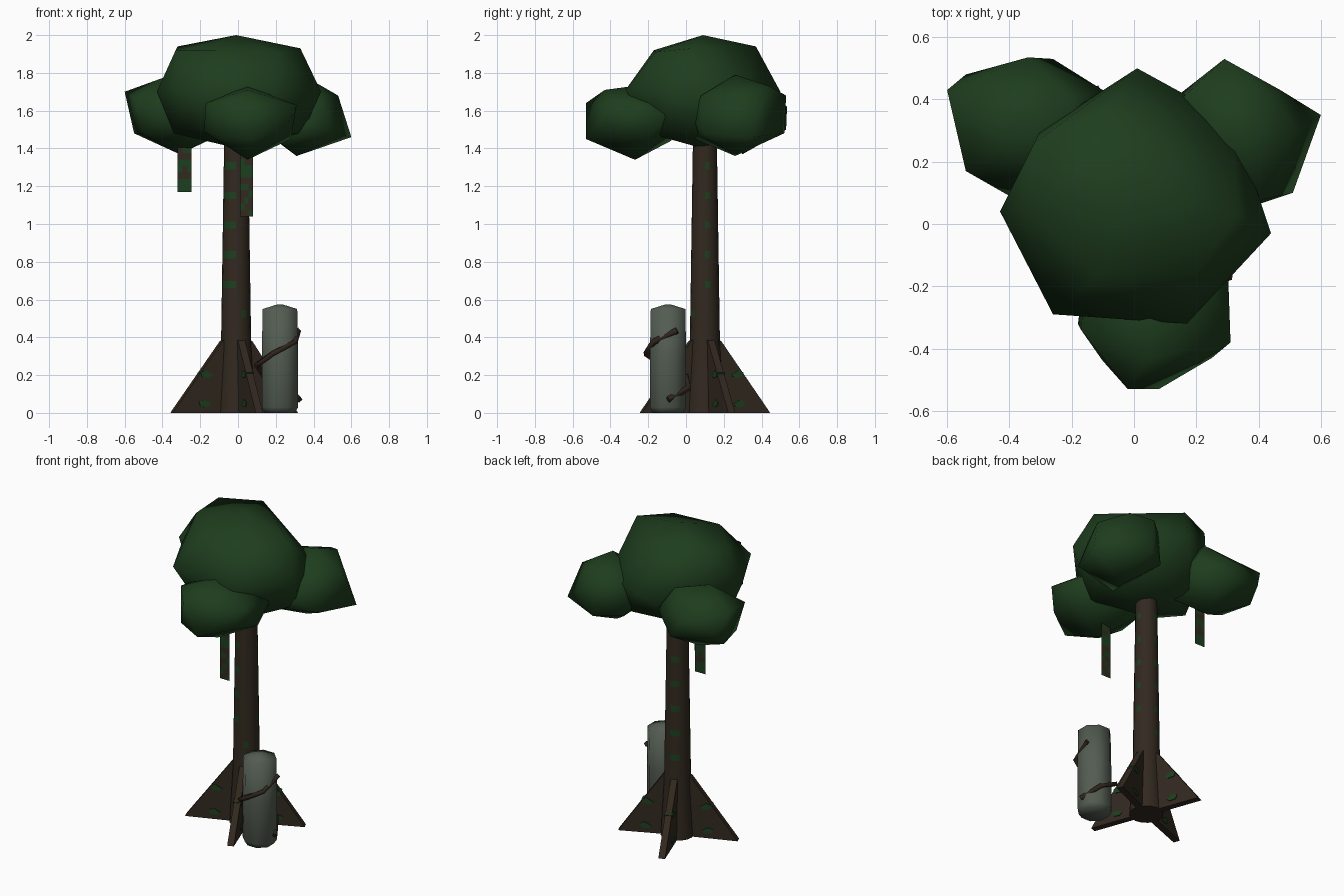
import bpy, bmesh, math, random
from mathutils import Vector, Matrix

if "Cube" in bpy.data.objects:
    bpy.data.objects.remove(bpy.data.objects["Cube"])

def material(name, rgb):
    m = bpy.data.materials.new(name)
    m.diffuse_color = (*rgb, 1)
    m.use_nodes = True
    m.node_tree.nodes["Principled BSDF"].inputs["Base Color"].default_value = m.diffuse_color
    return m

LEAF = material("leaf green", (0.013, 0.047, 0.013))
BARK = material("bark brown", (0.032, 0.022, 0.014))
MOSS = material("moss green", (0.012, 0.050, 0.014))
STONE = material("grey stone", (0.086, 0.107, 0.083))
VINE = material("vine brown", (0.034, 0.020, 0.013))
TX, TY = -0.01, 0.1          # trunk centre

def finish(name, bm, mats, smooth=None):
    bmesh.ops.recalc_face_normals(bm, faces=bm.faces[:])
    me = bpy.data.meshes.new(name)
    bm.to_mesh(me)
    bm.free()
    ob = bpy.data.objects.new(name, me)
    bpy.context.collection.objects.link(ob)
    for m in mats:
        me.materials.append(m)
    if smooth:
        bpy.ops.object.select_all(action='DESELECT')
        ob.select_set(True)
        bpy.context.view_layer.objects.active = ob
        bpy.ops.object.shade_smooth_by_angle(angle=math.radians(smooth))
    return ob

def lathe(bm, cx, cy, profile, n, turn=0.0):
    """Stack rings of (radius, z) and return the side faces as (face, segment, level)."""
    rings = [[bm.verts.new((cx + r * math.cos(turn + 2 * math.pi * i / n),
                            cy + r * math.sin(turn + 2 * math.pi * i / n), z))
              for i in range(n)] for r, z in profile]
    out = []
    for k in range(len(rings) - 1):
        for i in range(n):
            j = (i + 1) % n
            f = bm.faces.new((rings[k][i], rings[k][j], rings[k + 1][j], rings[k + 1][i]))
            out.append((f, i, k))
    bm.faces.new(rings[0])
    bm.faces.new(rings[-1])
    return out

# Leaf clumps: low-poly boulders, each the hull of a few corner points
def clump(name, corners):
    bm = bmesh.new()
    vs = [bm.verts.new(c) for c in corners]
    bmesh.ops.convex_hull(bm, input=vs)
    loose = [v for v in bm.verts if not v.link_faces]
    bmesh.ops.delete(bm, geom=loose, context='VERTS')
    finish(name, bm, [LEAF], 75)

clump("main_canopy", [
    (-.01, .09, 2.0), (-.32, .26, 1.94), (-.12, -.17, 1.92), (.2, -.16, 1.91),
    (.33, .03, 1.93), (-.08, .37, 1.94), (-.33, .05, 1.92),
    (.01, .5, 1.7), (-.3, .3, 1.7), (-.43, .04, 1.7), (-.26, -.29, 1.72),
    (.17, -.32, 1.71), (.44, -.03, 1.7), (.32, .33, 1.67),
    (-.34, .06, 1.48), (-.16, -.2, 1.5), (.2, -.16, 1.47), (.34, .1, 1.48),
    (.15, .34, 1.48), (-.2, .3, 1.48), (0, .09, 1.4)])
clump("left_canopy", [
    (-.6, .43, 1.7), (-.54, .17, 1.66), (-.55, .4, 1.48), (-.34, .535, 1.62),
    (-.26, .53, 1.5), (-.1, .43, 1.6), (-.4, .09, 1.56), (-.31, .3, 1.37), (-.54, .48, 1.57),
    (-.38, .3, 1.78), (-.5, .2, 1.48), (-.14, .2, 1.45), (-.2, .4, 1.75), (-.15, .1, 1.64)])
clump("right_canopy", [
    (.29, .53, 1.68), (.3, .52, 1.48), (.6, .35, 1.46), (.53, .3, 1.68), (.51, .1, 1.48),
    (.42, .08, 1.68), (.3, .03, 1.56), (.31, .26, 1.36), (.34, .26, 1.79), (.15, .4, 1.7),
    (.15, .42, 1.48), (.2, .05, 1.45), (.4, .44, 1.73), (.1, .25, 1.6), (.47, .43, 1.56)])
clump("front_canopy", [
    (.05, -.28, 1.73), (-.02, -.53, 1.64), (.08, -.53, 1.45), (.05, -.43, 1.71),
    (.25, -.43, 1.5), (.31, -.38, 1.63), (-.18, -.32, 1.49), (-.17, -.34, 1.64),
    (.05, -.27, 1.34), (.28, -.2, 1.45), (-.1, -.44, 1.46), (.3, -.1, 1.58),
    (-.1, -.08, 1.44), (.1, -.04, 1.5), (-.15, -.1, 1.62), (.2, -.05, 1.65)])

# Trunk with moss spots in bands round the bark
def trunk_radius(z):
    return 0.1 - 0.02 * z / 0.35 if z < 0.35 else 0.08 - 0.016 * (z - 0.35) / 1.05

bands = [0.523 + 0.157 * k for k in range(6)]
levels = [0.0, 0.06, 0.2, 0.35]
for b in bands:
    levels += [b - 0.019, b + 0.019]
levels.append(1.55)
bm = bmesh.new()
for f, seg, k in lathe(bm, TX, TY, [(trunk_radius(z), z) for z in levels], 16):
    if k >= 4 and k % 2 == 0:
        if (k > 4 and seg in (9, 10, 11, 4, 5)) or (k == 4 and seg in (13, 4, 5)):
            f.material_index = 1
        if k > 4 and seg == 0:
            f.material_index = 1
finish("trunk", bm, [BARK, MOSS], 40)

# Four buttress roots with moss plates on both sides
def slab(bm, pts, half, angle):
    rot = Matrix.Translation((TX, TY, 0)) @ Matrix.Rotation(angle, 4, 'Z')
    a = [bm.verts.new(rot @ Vector((r, -half, z))) for r, z in pts]
    b = [bm.verts.new(rot @ Vector((r, half, z))) for r, z in pts]
    n = len(pts)
    faces = [bm.faces.new(a), bm.faces.new(b)]
    for i in range(n):
        j = (i + 1) % n
        faces.append(bm.faces.new((a[i], a[j], b[j], b[i])))
    return faces

for i, (deg, reach) in enumerate([(24, 0.35), (110, 0.36), (201, 0.365), (290, 0.36)]):
    ang = math.radians(deg)
    bm = bmesh.new()
    slab(bm, [(0.03, 0), (reach, 0), (reach - 0.01, 0.015), (0.085, 0.38), (0.03, 0.41)], 0.02, ang)
    for r, z in ((0.175, 0.205), (0.185, 0.05)):
        for f in slab(bm, [(r - 0.035, z - 0.004), (r - 0.015, z - 0.02), (r + 0.025, z - 0.016),
                           (r + 0.035, z + 0.008), (r + 0.005, z + 0.02)], 0.0245, ang):
            f.material_index = 1
    finish(f"buttress_root_{i + 1}", bm, [BARK, MOSS])

# Hanging moss strips: thin sheets with a patchwork of bark and moss
def strip(name, x0, x1, y, z0, z1, seed):
    rnd = random.Random(seed)
    bm = bmesh.new()
    nx, nz = 3, round((z1 - z0) / 0.035)
    grid = [[bm.verts.new((x0 + (x1 - x0) * i / nx, y, z0 + (z1 - z0) * k / nz))
             for i in range(nx + 1)] for k in range(nz + 1)]
    for k in range(nz):
        for i in range(nx):
            f = bm.faces.new((grid[k][i], grid[k][i + 1], grid[k + 1][i + 1], grid[k + 1][i]))
            f.material_index = int(rnd.random() < 0.5)
    finish(name, bm, [BARK, MOSS])

strip("front_hanging_moss", 0.01, 0.08, -0.2, 1.04, 1.45, 2)
strip("left_hanging_moss", -0.32, -0.245, 0.26, 1.17, 1.48, 4)

# Standing stone
bm = bmesh.new()
lathe(bm, 0.222, -0.095, [(0.085, 0), (0.104, 0.03), (0.104, 0.3), (0.099, 0.55), (0.012, 0.575)],
      8, math.pi / 8)
finish("standing_stone", bm, [STONE], 75)

# Vine winding round the stone
cu = bpy.data.curves.new("stone_vine", 'CURVE')
cu.dimensions = '3D'
cu.bevel_depth = 0.017
cu.bevel_resolution = 0
cu.use_fill_caps = True
sp = cu.splines.new('POLY')
sp.points.add(6)
for i, pt in enumerate(sp.points):
    a = math.radians(64 * i)
    pt.co = (0.212 + 0.115 * math.cos(a), -0.095 + 0.12 * math.sin(a), 0.07 + 0.061 * i, 1)
cu.materials.append(VINE)
bpy.context.collection.objects.link(bpy.data.objects.new("stone_vine", cu))
